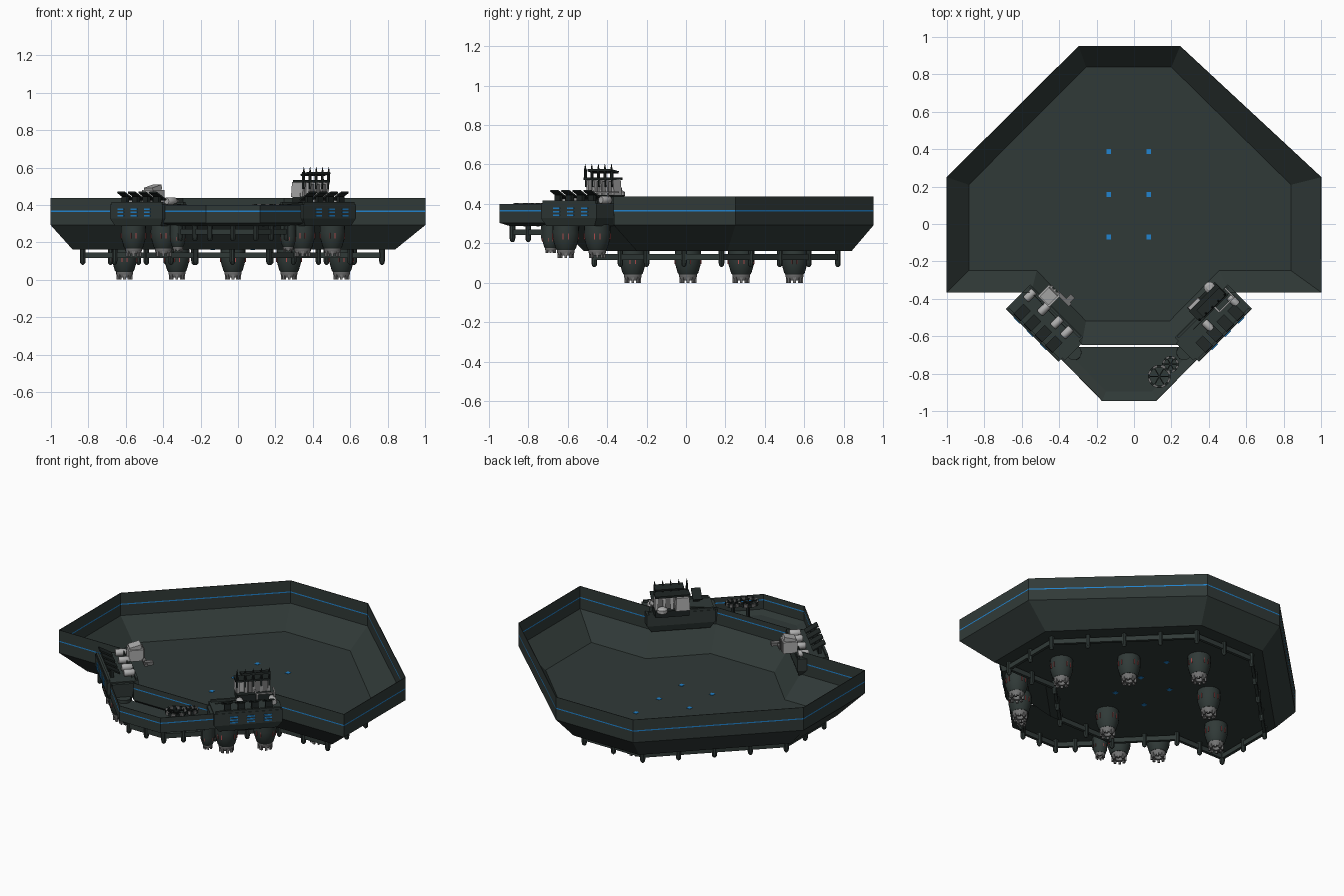
import bpy, bmesh, math
from mathutils import Matrix, Vector

if "Cube" in bpy.data.objects:
    bpy.data.objects.remove(bpy.data.objects["Cube"])

CX = -0.027          # the craft's own mirror axis


def mat(name, r, g, b):
    m = bpy.data.materials.new(name)
    m.diffuse_color = (r, g, b, 1)
    m.use_nodes = True
    m.node_tree.nodes["Principled BSDF"].inputs["Base Color"].default_value = m.diffuse_color
    return m


HULL = mat("hull_dark_green", 0.030, 0.042, 0.039)
DARK = mat("near_black_green", 0.013, 0.018, 0.017)
BLUE = mat("light_blue", 0.015, 0.23, 0.62)
GREY = mat("mid_grey", 0.17, 0.17, 0.17)
PALE = mat("pale_grey", 0.42, 0.42, 0.42)
RED = mat("dull_red", 0.42, 0.07, 0.07)


def finish(name, bm, mats, smooth=False, fix=True):
    if fix:
        bmesh.ops.recalc_face_normals(bm, faces=bm.faces)
    me = bpy.data.meshes.new(name)
    bm.to_mesh(me)
    bm.free()
    for m in mats:
        me.materials.append(m)
    ob = bpy.data.objects.new(name, me)
    bpy.context.collection.objects.link(ob)
    if smooth:
        bpy.ops.object.select_all(action='DESELECT')
        ob.select_set(True)
        bpy.context.view_layer.objects.active = ob
        bpy.ops.object.shade_smooth_by_angle(angle=math.radians(35))
    return ob


def box(bm, M, c, s, rot=None, mi=0, taper=1.0):
    """Box of size s at c in frame M; taper scales its lower face."""
    R = rot or Matrix()
    r = bmesh.ops.create_cube(bm, size=1)
    for v in r['verts']:
        k = taper if v.co.z < 0 else 1
        v.co = M @ (Vector(c) + R @ Vector((v.co.x * s[0] * k, v.co.y * s[1] * k, v.co.z * s[2])))
        for f in v.link_faces:
            f.material_index = mi


def lathe(bm, M, prof, n=16, mi=0):
    """Closed turned shape from (radius, z) pairs."""
    rings = [[bm.verts.new(M @ Vector((r * math.cos(2 * math.pi * i / n), r * math.sin(2 * math.pi * i / n), z)))
              for i in range(n)] for r, z in prof]
    for a, b in zip(rings, rings[1:]):
        for i in range(n):
            bm.faces.new((a[i], a[(i + 1) % n], b[(i + 1) % n], b[i])).material_index = mi
    for e in (rings[0], rings[-1]):
        bm.faces.new(e).material_index = mi


def dish(name, outer, inner, zs, rim, floor, closed):
    """Thin basin: wall with a blue line, sloped skirt, flat floor."""
    bm = bmesh.new()
    rings = [[bm.verts.new((x, y, rim(x, y))) for x, y in outer]]
    rings += [[bm.verts.new((x, y, z)) for x, y in outer] for z in zs]
    rings.append([bm.verts.new((x, y, floor)) for x, y in inner])
    n = len(outer)
    for k, (a, b) in enumerate(zip(rings, rings[1:])):
        for i in range(n if closed else n - 1):
            j = (i + 1) % n
            bm.faces.new((a[i], a[j], b[j], b[i])).material_index = 1 if k == 1 else 0
    bm.faces.new(rings[-1])
    ob = finish(name, bm, [HULL, BLUE])
    s = ob.modifiers.new("plate", 'SOLIDIFY')
    s.thickness = 0.004
    s.offset = 0


# main basin and smaller front basin
outer = [(-.295, .95), (.246, .95), (1, .25), (1, -.365), (.51, -.365), (.24, -.645),
         (-.28, -.645), (-.55, -.365), (-1, -.365), (-1, .25)]
inner = [(-.257, .84), (.2, .84), (.84, .21), (.84, -.25), (.455, -.25), (.19, -.52),
         (-.257, -.52), (-.52, -.25), (-.884, -.25), (-.884, .21)]
dish("main_hull", outer, inner, (.369, .362, .293), lambda x, y: .40 if y < -.6 else .437, .164, True)
bay_out = [(-.365, -.657), (-.41, -.70), (-.17, -.945), (.118, -.945), (.36, -.70), (.315, -.657)]
bay_in = [(-.30, -.657), (-.35, -.69), (-.15, -.895), (.097, -.895), (.30, -.69), (.25, -.657)]
dish("front_bay", bay_out, bay_in, (.369, .362, .305), lambda x, y: .40, .29, False)

# floor lights, seen from above and below
bm = bmesh.new()
for x in (-.135, .08):
    for y in (-.07, .157, .387):
        box(bm, Matrix(), (x, y, .164), (.024, .026, .008))
finish("floor_lights", bm, [BLUE])


# under-hull rails carried on rounded posts
def rail(name, pts, z, closed, gap):
    bm = bmesh.new()
    n = len(pts)
    for i in range(n if closed else n - 1):
        a, b = Vector((*pts[i], z)), Vector((*pts[(i + 1) % n], z))
        d = b - a
        M = Matrix.Translation((a + b) / 2) @ Matrix.Rotation(math.atan2(d.y, d.x), 4, 'Z')
        box(bm, M, (0, 0, 0), (d.length, .018, .03))
        k = max(1, round(d.length / gap))
        for j in range(k + (0 if closed or i < n - 2 else 1)):
            lathe(bm, Matrix.Translation(a + d * j / k),
                  [(.005, -.05), (.013, -.042), (.015, -.03), (.015, .035)], 10)
    finish(name, bm, [HULL])


rail("main_under_rail", [(-.235, .77), (.175, .77), (.77, .18), (.77, -.2), (.43, -.2), (.165, -.465),
                         (-.225, -.465), (-.49, -.2), (-.83, -.2), (-.83, .18)], .13, True, .2)
rail("bay_under_rail", [(-.31, -.72), (-.15, -.88), (.095, -.88), (.26, -.72)], .256, False, .115)


# thrusters: dark pod, grey petal nozzle, red slits
def thruster(name, x, y, z, k=1.0, top=.165, ang=0.0):
    M = Matrix.Translation((x, y, z)) @ Matrix.Rotation(ang, 4, 'Z') @ Matrix.Scale(k, 4)
    bm = bmesh.new()
    lathe(bm, M, [(.066, top), (.068, .125), (.065, .095), (.052, .05), (.046, .042)], 20)
    lathe(bm, M, [(.045, .045), (.045, .03), (.034, .012), (.022, .014), (.02, .035)], 16, 1)
    for i in range(8):
        R = M @ Matrix.Rotation(i * math.pi / 4, 4, 'Z')
        box(bm, R, (.037, 0, .014), (.012, .014, .028), mi=1)
    for i in range(4):
        for o in (-.2, .2):
            R = M @ Matrix.Rotation(i * math.pi / 2 + o, 4, 'Z')
            box(bm, R, (.066, 0, .11), (.007, .004, .03), mi=2)
    finish(name, bm, [HULL, GREY, RED], smooth=True)


for i, (x, y) in enumerate([(-.58, .01), (.58, .01), (-.3, .28), (.3, .28), (0, .55), (0, -.27)]):
    thruster(f"hull_thruster_{i}", CX + x, y, 0)

# paired diagonal towers; local axes: x outward, y toward the bow, z up
q = math.sqrt(.5)
for s, side in ((-1, "left"), (1, "right")):
    F = Matrix(((s * q, -s * q, 0, CX + s * .452), (-q, -q, 0, -.53), (0, 0, 1, 0), (0, 0, 0, 1)))
    bm = bmesh.new()
    box(bm, F, (0, 0, .365), (.184, .40, .075))
    box(bm, F, (0, 0, .308), (.184, .40, .042), taper=.86)
    box(bm, F, (0, .19, .35), (.13, .055, .09), taper=.8)
    box(bm, F, (.082, 0, .408), (.014, .38, .016))
    box(bm, F, (-.082, 0, .408), (.014, .38, .016))
    finish(side + "_tower", bm, [HULL])

    # three stacks of blue window slots plus inner edge line
    bm = bmesh.new()
    for a in (-.115, -.015, .085):
        for z in (.343, .36, .377):
            box(bm, F, (.093, a, z), (.006, .046, .008))
    finish(side + "_windows", bm, [BLUE])

    # tilted deck fins with supports
    bm = bmesh.new()
    for a in (-.125, -.045, .035, .115):
        box(bm, F, (.045, a, .447), (.085, .055, .008), Matrix.Rotation(-.5, 4, 'Y'))
        box(bm, F, (.05, a, .423), (.02, .04, .045))
    finish(side + "_fins", bm, [DARK])

    # pale drums along the inner edge of the deck
    bm = bmesh.new()
    for a in ((-.16, -.055, .045, .12) if s < 0 else (-.16, .03)):
        D = F @ Matrix.Translation((-.05 if s < 0 else -.01, a, .42)) @ Matrix.Rotation(math.pi / 2, 4, 'Y')
        lathe(bm, D, [(.017, -.032), (.021, -.026), (.021, .026), (.017, .032)], 12)
    finish(side + "_deck_drums", bm, [PALE], smooth=True)

    for i, (a, k, b) in enumerate([(-.113, 1, .0), (.113, 1, .0), (.222, .62, .0)]):
        p = F @ Vector((b, a, 0))
        thruster(f"{side}_tower_thruster_{i}", p.x, p.y, .125 if k == 1 else .15, k, .18 if k == 1 else .26)

    if s < 0:
        # boxy pale crane unit on the left deck
        bm = bmesh.new()
        box(bm, F, (-.12, -.085, .445), (.085, .085, .07))
        box(bm, F, (-.12, -.085, .488), (.07, .065, .025), Matrix.Rotation(.25, 4, 'Y'))
        box(bm, F, (-.165, -.02, .415), (.02, .10, .014), mi=1)
        box(bm, F, (-.185, .005, .418), (.05, .03, .02), mi=1)
        for a in (-.11, -.085, -.06):
            box(bm, F, (-.165, a, .45), (.012, .012, .06), mi=1)
        finish("left_crane_unit", bm, [PALE, GREY])
    else:
        # right command bridge: pale ribs, dark roof, masts, lookout frame
        bm = bmesh.new()
        box(bm, F, (-.10, -.06, .425), (.10, .20, .04), mi=2)
        box(bm, F, (-.125, .0, .482), (.06, .075, .08), taper=1.12)
        box(bm, F, (-.10, -.09, .478), (.04, .12, .07), mi=1)
        for i in range(5):
            box(bm, F, (-.10, -.15 + i * .045, .482), (.055, .016, .082), Matrix.Rotation(.12, 4, 'Y'))
        box(bm, F, (-.10, -.055, .527), (.075, .205, .012), mi=2)
        box(bm, F, (-.085, -.07, .565), (.055, .17, .012), Matrix.Rotation(-.2, 4, 'Y'), mi=2)
        for i in range(5):
            a = -.15 + i * .047
            box(bm, F, (-.07, a, .53), (.008, .008, .09), mi=2)
            lathe(bm, F @ Matrix.Translation((-.065, a, .53)), [(.007, 0), (.006, .045), (.001, .072)], 6, 2)
        for b, a, l, w in ((-.02, -.12, .008, .11), (-.055, -.175, .07, .008), (-.055, -.065, .07, .008)):
            box(bm, F, (b, a, .46), (l, w, .008))
        for a in (-.17, -.07):
            box(bm, F, (-.02, a, .43), (.008, .008, .06))
        lathe(bm, F @ Matrix.Translation((-.15, -.12, .44)), [(.03, 0), (.03, .02), (.015, .03)], 12, 0)
        finish("right_bridge", bm, [PALE, GREY, DARK])

# cable reels beside the front bay: toothed rings
bm = bmesh.new()
for x, y, r in ((.135, -.815, .055), (.195, -.75, .038)):
    M = Matrix.Translation((x, y, .395))
    for i in range(16):
        box(bm, M @ Matrix.Rotation(i * math.pi / 8, 4, 'Z'), (r, 0, 0), (.012, r * .42, .02), mi=i % 2)
    for i in range(3):
        box(bm, M @ Matrix.Rotation(i * math.pi / 3, 4, 'Z'), (0, 0, 0), (2 * r, .006, .006))
    box(bm, M, (0, 0, -.055), (.016, .016, .11))
finish("bay_reels", bm, [DARK, GREY])
